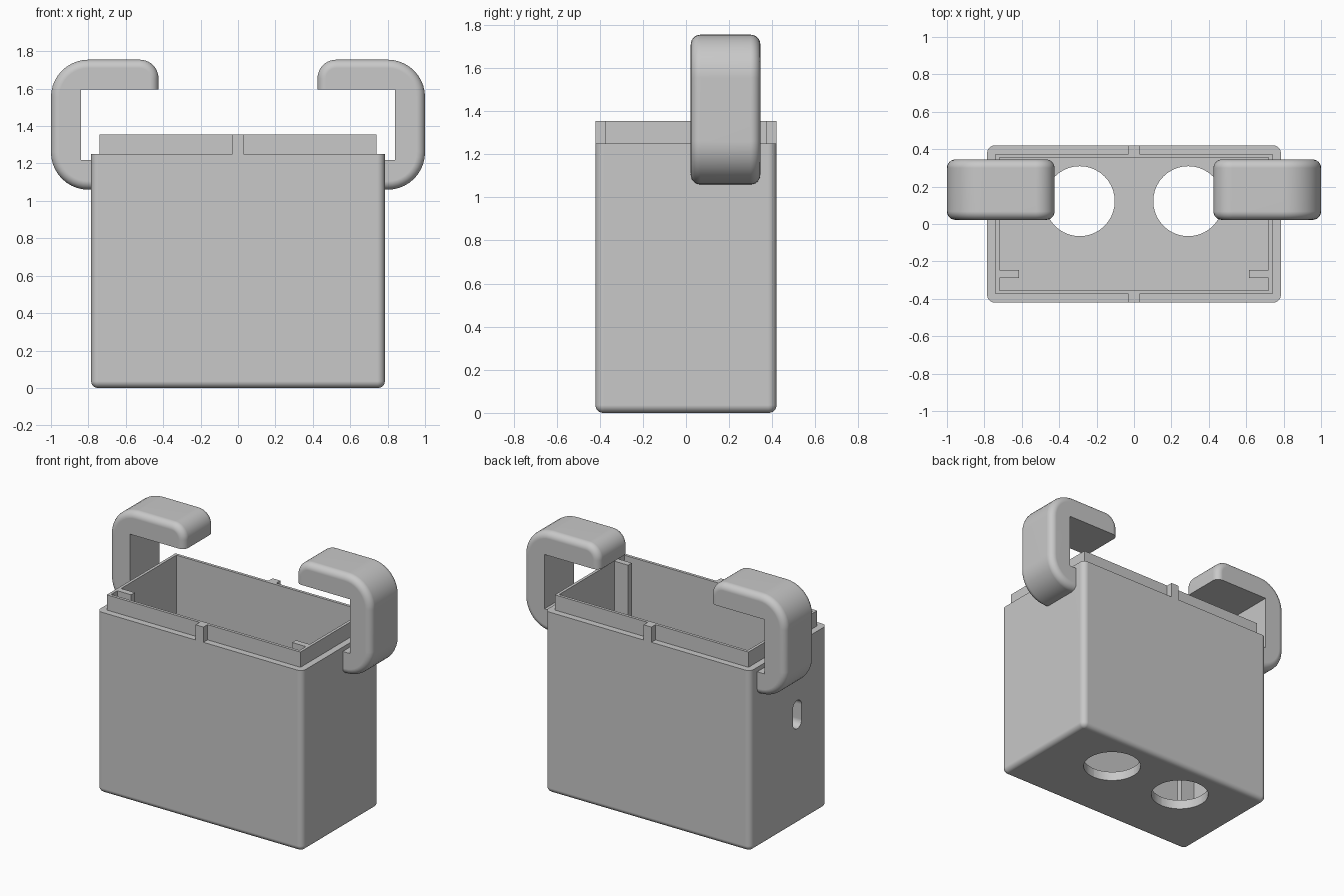
import bpy, bmesh, math
from mathutils import Vector

cube = bpy.data.objects.get("Cube")
if cube:
    bpy.data.objects.remove(cube, do_unlink=True)

grey = bpy.data.materials.new("plain grey")
grey.use_nodes = True
grey.diffuse_color = (0.58, 0.58, 0.58, 1)
grey.node_tree.nodes["Principled BSDF"].inputs["Base Color"].default_value = grey.diffuse_color

PLACE = {"x": lambda u, v, w: (w, u, v),
         "y": lambda u, v, w: (u, w, v),
         "z": lambda u, v, w: (u, v, w)}


def rounded(corners, steps=10):
    """Outline from right-angled corners (u, v, radius)."""
    pts = []
    for i, (u, v, r) in enumerate(corners):
        p = Vector((u, v))
        if not r:
            pts.append(p)
            continue
        a = (Vector(corners[i - 1][:2]) - p).normalized()
        b = (Vector(corners[(i + 1) % len(corners)][:2]) - p).normalized()
        for k in range(steps + 1):
            t = math.pi / 2 * k / steps
            pts.append(p + r * (a + b - b * math.cos(t) - a * math.sin(t)))
    return pts


def rect(u0, u1, v0, v1, r=0):
    return [(u0, v0, r), (u1, v0, r), (u1, v1, r), (u0, v1, r)]


def prism(name, corners, axis, lo, hi, bevel=0, rule=None):
    """Extrude an outline along an axis, rounding the edges whose ends pass the rule."""
    bm = bmesh.new()
    pts, place = rounded(corners), PLACE[axis]
    rings = [[bm.verts.new(place(p.x, p.y, w)) for p in pts] for w in (lo, hi)]
    n = len(pts)
    for ring in rings:
        bm.faces.new(ring)
    for i in range(n):
        j = (i + 1) % n
        bm.faces.new((rings[0][i], rings[0][j], rings[1][j], rings[1][i]))
    bmesh.ops.recalc_face_normals(bm, faces=bm.faces)
    if bevel:
        edges = [e for e in bm.edges if rule(e)]
        bmesh.ops.bevel(bm, geom=edges, offset=bevel, segments=6, profile=0.5,
                        affect="EDGES", clamp_overlap=True)
        bmesh.ops.recalc_face_normals(bm, faces=bm.faces)
    mesh = bpy.data.meshes.new(name)
    bm.to_mesh(mesh)
    bm.free()
    mesh.materials.append(grey)
    obj = bpy.data.objects.new(name, mesh)
    bpy.context.collection.objects.link(obj)
    return obj


def activate(obj):
    bpy.ops.object.select_all(action="DESELECT")
    obj.select_set(True)
    bpy.context.view_layer.objects.active = obj


def combine(obj, other, operation):
    activate(obj)
    mod = obj.modifiers.new("cut", "BOOLEAN")
    mod.operation, mod.solver, mod.object = operation, "EXACT", other
    bpy.ops.object.modifier_apply(modifier=mod.name)
    bpy.data.objects.remove(other, do_unlink=True)


def finish(obj):
    activate(obj)
    bpy.ops.object.shade_smooth_by_angle(angle=math.radians(30))
    mod = obj.modifiers.new("even shading", "WEIGHTED_NORMAL")
    mod.keep_sharp = True


BODY_TOP, RIM_TOP, FLOOR = 1.25, 1.355, 0.065

# Container body with rounded bottom, and stepped rim
body = prism("container_body", rect(-.785, .785, -.42, .42, .04), "z", 0, BODY_TOP, .036,
             lambda e: all(v.co.z < .001 for v in e.verts))
combine(body, prism("rim", rect(-.74, .74, -.375, .375), "z", 1, RIM_TOP), "UNION")

# Hollow interior, floor holes and side slot
combine(body, prism("cavity", rect(-.72, .72, -.355, .355), "z", FLOOR, 1.6), "DIFFERENCE")
for x in (-.29, .29):
    r = .187
    hole = prism("hole", rect(x - r, x + r, .122 - r, .122 + r, r - .0005), "z", -.2, .3)
    combine(body, hole, "DIFFERENCE")
slot = prism("slot", rect(-.14, -.045, .66, .855, .047), "x", -1, -.6)
combine(body, slot, "DIFFERENCE")
finish(body)

# Locating tabs on the ledge, front and back
for name, y0, y1 in (("front_tab", -.42, -.37), ("back_tab", .37, .42)):
    finish(prism(name, rect(-.03, .03, y0, y1), "z", BODY_TOP - .01, RIM_TOP))

# Hooks and inner ribs, mirrored on both ends
for side, label in ((1, "left"), (-1, "right")):
    outline = [(.76, 1.06, 0), (1, 1.06, .2), (1, 1.755, .2), (.425, 1.755, .1),
               (.425, 1.595, 0), (.84, 1.595, 0), (.84, 1.22, 0), (.76, 1.22, 0)]

    def outer(e):
        a, b = (v.co for v in e.verts)
        if abs(a.y - b.y) > .01:
            return False
        inner = [.42 < abs(c.x) < .85 and 1.21 < c.z < 1.6 for c in (a, b)]
        wall_end = all(abs(c.x) < .77 and c.z < 1.3 for c in (a, b))
        return not all(inner) and not wall_end

    hook = prism(label + "_hook", [(side * u, v, r) for u, v, r in outline], "y",
                 .022, .345, .045, outer)
    finish(hook)

    x0, x1 = sorted((side * .615, side * .73))
    finish(prism(label + "_inner_rib", rect(x0, x1, -.288, -.247), "z", FLOOR - .01, RIM_TOP))
